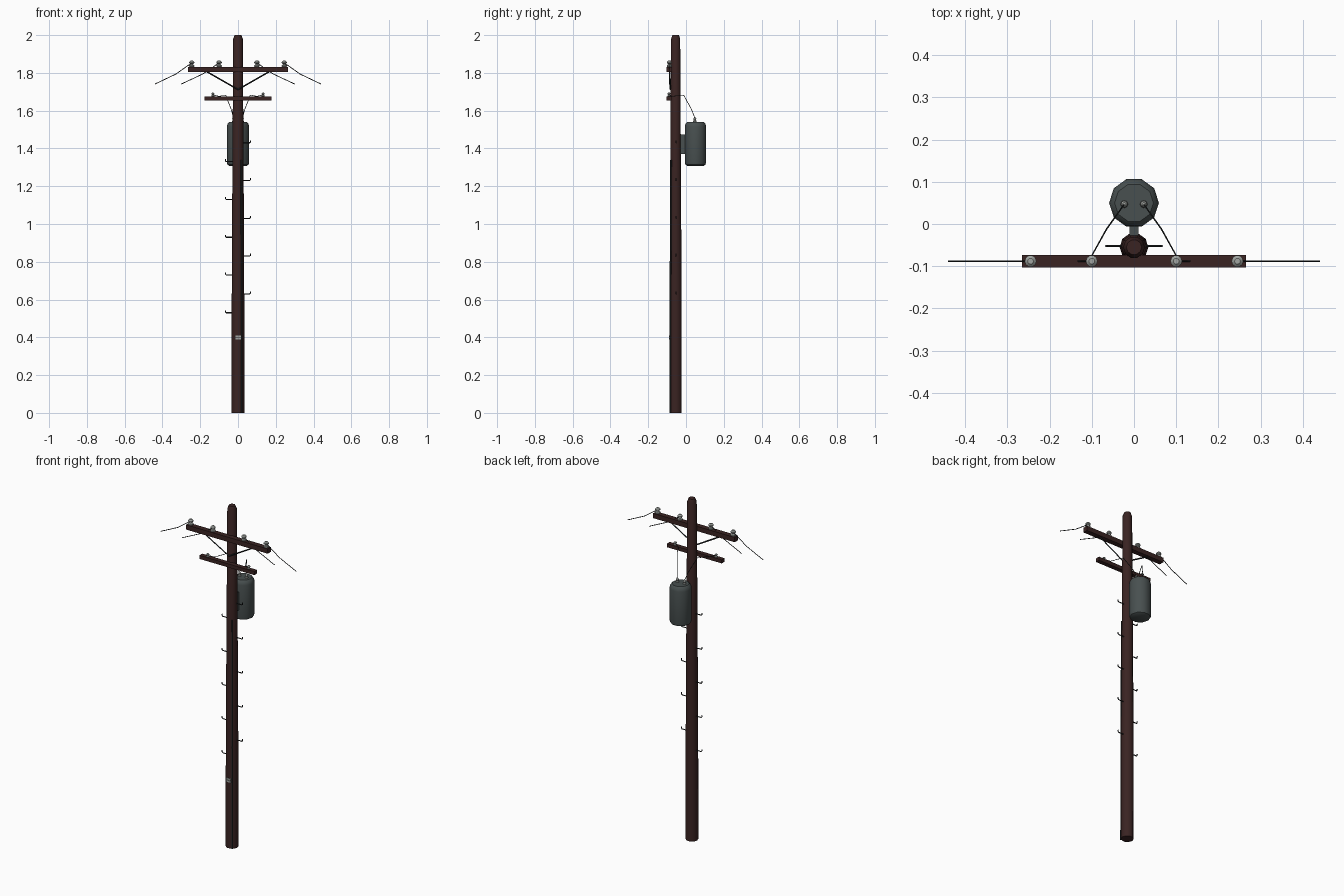
import bpy, math
from mathutils import Vector

if "Cube" in bpy.data.objects:
    bpy.data.objects.remove(bpy.data.objects["Cube"])


def material(name, rgb):
    m = bpy.data.materials.new(name)
    m.diffuse_color = (*rgb, 1)
    m.use_nodes = True
    m.node_tree.nodes["Principled BSDF"].inputs["Base Color"].default_value = m.diffuse_color
    return m


WOOD = material("dark_brown_wood", (0.042, 0.017, 0.016))
GREY = material("tank_grey", (0.065, 0.08, 0.08))
PALE = material("pale_ceramic", (0.36, 0.38, 0.36))
DARK = material("dark_metal", (0.017, 0.021, 0.022))
PY = -0.055  # pole centre in y


def make(name, verts, faces, mat, smooth=True):
    me = bpy.data.meshes.new(name)
    me.from_pydata(verts, [], faces)
    me.materials.append(mat)
    ob = bpy.data.objects.new(name, me)
    bpy.context.collection.objects.link(ob)
    if smooth:
        bpy.context.view_layer.objects.active = ob
        ob.select_set(True)
        bpy.ops.object.shade_smooth_by_angle(angle=math.radians(42))
        ob.select_set(False)
    return ob


def lathe(name, profile, centre, mat, sides=10):
    """Closed turned solid from (radius, z) pairs, bottom to top."""
    cx, cy = centre
    verts = [(cx + r * math.cos(2 * math.pi * i / sides),
              cy + r * math.sin(2 * math.pi * i / sides), z)
             for r, z in profile for i in range(sides)]
    faces = [(k * sides + i, k * sides + (i + 1) % sides,
              (k + 1) * sides + (i + 1) % sides, (k + 1) * sides + i)
             for k in range(len(profile) - 1) for i in range(sides)]
    faces.append(tuple(reversed(range(sides))))
    faces.append(tuple(range(len(verts) - sides, len(verts))))
    return make(name, verts, faces, mat)


def box(name, lo, hi, mat):
    verts = [(x, y, z) for x in (lo[0], hi[0]) for y in (lo[1], hi[1]) for z in (lo[2], hi[2])]
    faces = [(0, 1, 3, 2), (4, 6, 7, 5), (0, 4, 5, 1), (2, 3, 7, 6), (0, 2, 6, 4), (1, 5, 7, 3)]
    return make(name, verts, faces, mat, False)


def rod(name, points, radius, mat, sides=6):
    """Thin tube along a path, with mitred rings."""
    pts = [Vector(p) for p in points]
    verts, faces = [], []
    for k, p in enumerate(pts):
        d = (pts[min(k + 1, len(pts) - 1)] - pts[max(k - 1, 0)]).normalized()
        side = d.cross(Vector((0, 1, 0)) if abs(d.y) < 0.8 else Vector((0, 0, 1))).normalized()
        up = side.cross(d)
        for i in range(sides):
            a = 2 * math.pi * i / sides
            verts.append(p + radius * (side * math.cos(a) - up * math.sin(a)))
    for k in range(len(pts) - 1):
        for i in range(sides):
            j = (i + 1) % sides
            faces.append((k * sides + i, k * sides + j, (k + 1) * sides + j, (k + 1) * sides + i))
    faces += [tuple(reversed(range(sides))), tuple(range(len(verts) - sides, len(verts)))]
    return make(name, verts, faces, mat)


# Tapered pole with a chamfered top
lathe("pole", [(0.034, 0), (0.0335, 0.55), (0.030, 1.25), (0.0255, 1.98), (0.018, 2.0)], (0, PY), WOOD)

# Cross arms
box("upper_crossarm", (-0.265, -0.103, 1.804), (0.265, -0.073, 1.832), WOOD)
box("lower_crossarm", (-0.178, -0.103, 1.655), (0.178, -0.077, 1.676), WOOD)


def insulator(name, x, y, z, s=1.0):
    lathe(name, [(0.009 * s, z), (0.014 * s, z + 0.004 * s), (0.014 * s, z + 0.010 * s),
                 (0.008 * s, z + 0.014 * s), (0.008 * s, z + 0.018 * s), (0.014 * s, z + 0.022 * s),
                 (0.014 * s, z + 0.028 * s), (0.007 * s, z + 0.035 * s)], (x, y), PALE)


for s, side in ((-1, "left"), (1, "right")):
    # Insulators, braces and line wires
    insulator(side + "_outer_insulator", s * 0.245, -0.088, 1.83)
    insulator(side + "_inner_insulator", s * 0.10, -0.088, 1.83)
    insulator(side + "_lower_insulator", s * 0.133, -0.09, 1.674, 0.6)
    rod(side + "_brace", [(s * 0.175, -0.086, 1.812), (0, -0.083, 1.712)], 0.004, DARK, 4)
    rod(side + "_outer_wire", [(s * 0.245, -0.088, 1.853), (s * 0.33, -0.088, 1.793),
                               (s * 0.44, -0.088, 1.741)], 0.002, DARK)
    rod(side + "_inner_wire", [(s * 0.10, -0.088, 1.853), (s * 0.185, -0.088, 1.795),
                               (s * 0.30, -0.088, 1.741)], 0.002, DARK)
    # Transformer bushing and lead
    lathe(side + "_bushing", [(0.009, 1.535), (0.009, 1.545), (0.006, 1.548), (0.006, 1.553),
                              (0.008, 1.556), (0.004, 1.565)], (s * 0.023, 0.047), PALE, 8)
    rod(side + "_transformer_lead", [(s * 0.133, -0.09, 1.684), (s * 0.10, -0.075, 1.676),
                                     (s * 0.065, -0.012, 1.682), (s * 0.035, 0.030, 1.605),
                                     (s * 0.023, 0.047, 1.56)], 0.0018, DARK)
    # Climbing steps with upturned ends, staggered left and right
    for k in range(5):
        z = (0.53 if s < 0 else 0.63) + 0.2 * k
        rod(f"{side}_step_{k + 1}", [(s * 0.02, PY + 0.003, z), (s * 0.062, PY + 0.003, z),
                                     (s * 0.066, PY + 0.003, z + 0.004),
                                     (s * 0.066, PY + 0.003, z + 0.013)], 0.003, DARK)

# Transformer tank with rounded ends and rims, and its bracket
lathe("transformer_tank", [(0.046, 1.308), (0.056, 1.314), (0.059, 1.325), (0.059, 1.515),
                           (0.056, 1.530), (0.046, 1.540)], (0, 0.05), GREY)
box("transformer_bracket", (-0.011, -0.035, 1.37), (0.011, 0.0, 1.475), GREY)

# Ground conduit following the pole taper
rod("ground_conduit", [(0.020, -0.083, 0.0), (0.0195, -0.0825, 0.6), (0.018, -0.079, 1.34)], 0.0045, DARK, 8)

# Small number plate made of two blank strips
for k in range(2):
    z = 0.388 + 0.013 * k
    box(f"plate_strip_{k + 1}", (-0.015, -0.0905, z), (0.015, -0.084, z + 0.010), PALE)
